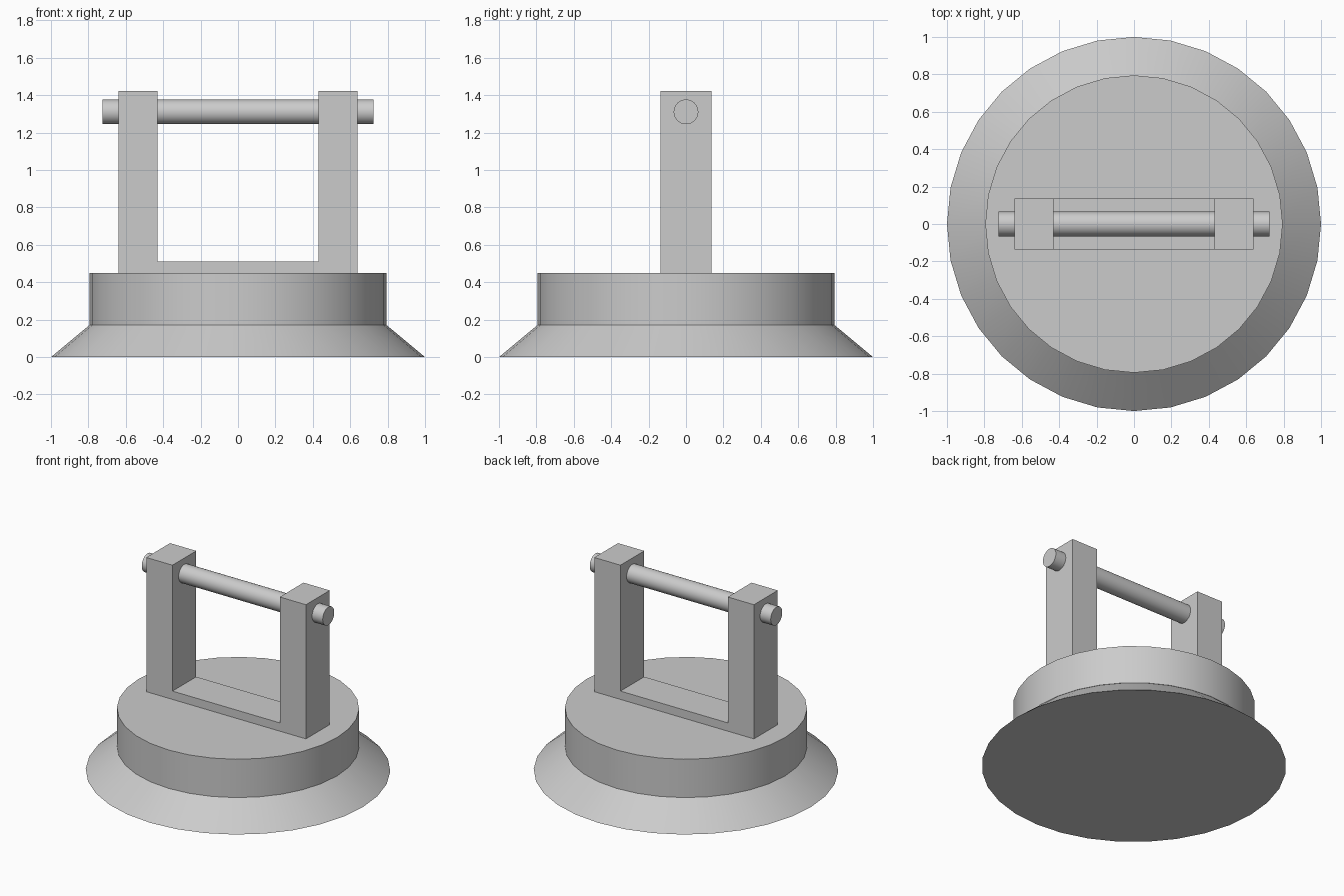
import bpy, bmesh
from math import radians
from mathutils import Matrix

if "Cube" in bpy.data.objects:
    bpy.data.objects.remove(bpy.data.objects["Cube"])


def finish(name, bm, smooth=False):
    bmesh.ops.recalc_face_normals(bm, faces=bm.faces)
    mesh = bpy.data.meshes.new(name)
    bm.to_mesh(mesh)
    bm.free()
    obj = bpy.data.objects.new(name, mesh)
    bpy.context.collection.objects.link(obj)
    if smooth:
        bpy.ops.object.select_all(action='DESELECT')
        obj.select_set(True)
        bpy.context.view_layer.objects.active = obj
        bpy.ops.object.shade_smooth_by_angle(angle=radians(30))
    return obj


def round_part(name, r_low, r_high, depth, matrix):
    bm = bmesh.new()
    bmesh.ops.create_cone(bm, cap_ends=True, segments=32, radius1=r_low,
                          radius2=r_high, depth=depth, matrix=matrix)
    return finish(name, bm, smooth=True)


# Flared foot and the straight drum on top of it
round_part("flared_foot", 1.0, 0.793, 0.172, Matrix.Translation((0, 0, 0.086)))
round_part("base_drum", 0.795, 0.795, 0.278, Matrix.Translation((0, 0, 0.311)))

# U-shaped bracket, extruded from its front profile
half = [(0.64, 0.45), (0.64, 1.422), (0.43, 1.422), (0.43, 0.51)]
profile = half + [(-x, z) for x, z in reversed(half)]
bm = bmesh.new()
face = bm.faces.new([bm.verts.new((x, -0.136, z)) for x, z in profile])
extruded = bmesh.ops.extrude_face_region(bm, geom=[face], use_keep_orig=True)
moved = [v for v in extruded["geom"] if isinstance(v, bmesh.types.BMVert)]
bmesh.ops.translate(bm, verts=moved, vec=(0, 0.272, 0))
finish("bracket", bm)

# Cross rod through both uprights
round_part("cross_rod", 0.066, 0.066, 1.45,
           Matrix.Translation((0, 0, 1.311)) @ Matrix.Rotation(radians(90), 4, 'Y'))
